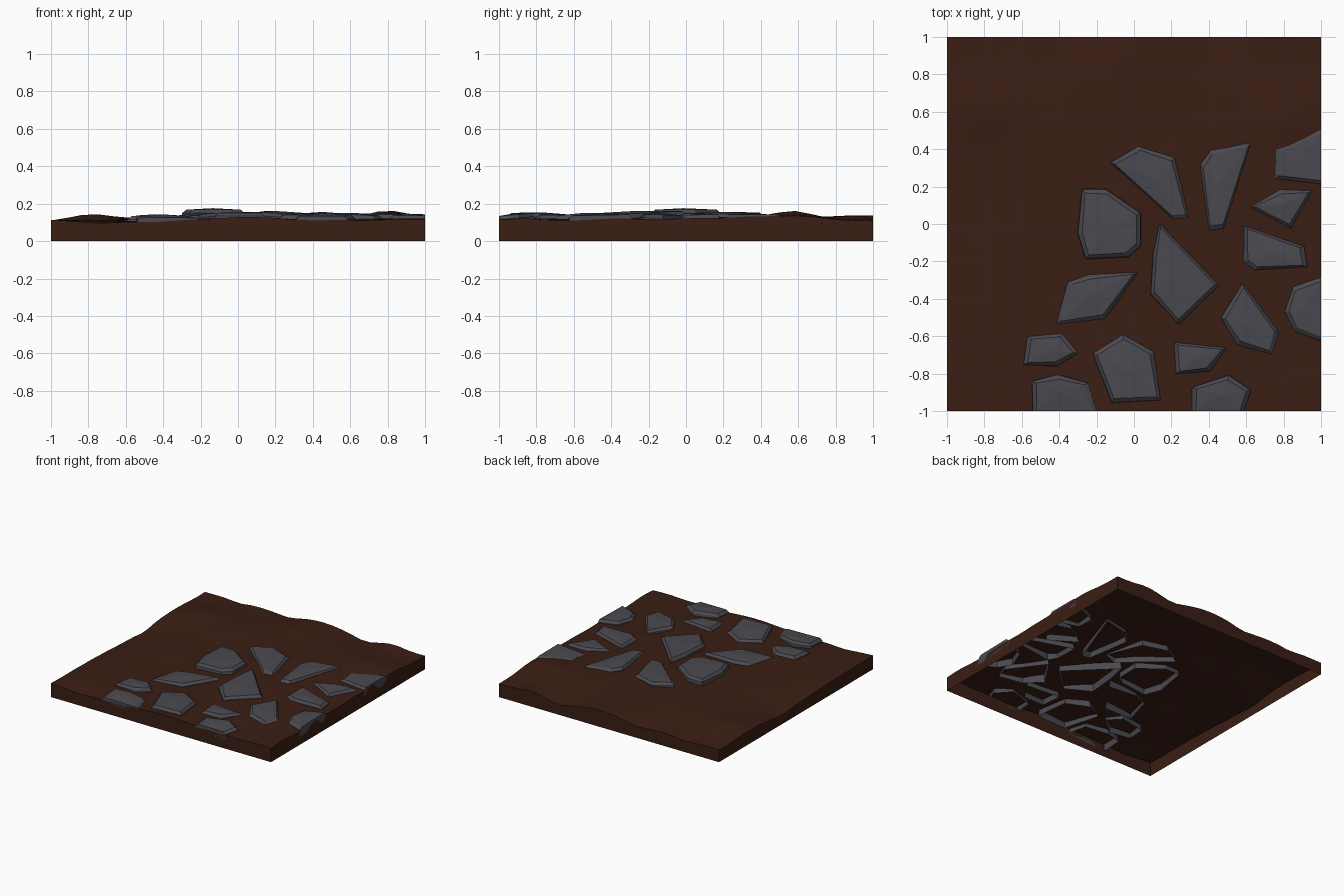
import bpy, bmesh, math
from mathutils import Vector, noise

if "Cube" in bpy.data.objects:
    bpy.data.objects.remove(bpy.data.objects["Cube"])


def material(name, color):
    m = bpy.data.materials.new(name)
    m.diffuse_color = color
    m.use_nodes = True
    m.node_tree.nodes["Principled BSDF"].inputs["Base Color"].default_value = m.diffuse_color
    return m


EARTH = material("earth", (0.042, 0.013, 0.007, 1))
SLATE = material("slate", (0.068, 0.067, 0.08, 1))

# Coarse ground heights: rows run y = -1..1, columns x = -1..1
HEIGHTS = [
    [.114, .102, .128, .112, .114],
    [.108, .112, .122, .120, .115],
    [.090, .118, .130, .124, .122],
    [.102, .120, .128, .132, .132],
    [.100, .106, .134, .112, .110]]

# Local bumps and dips: x, y, height, width
BUMPS = [(.8, .58, .030, .13), (-.82, .62, .035, .16), (-1, .2, -.020, .14),
         (-.23, 1, -.028, .12), (.45, 1, -.030, .12), (.72, 1, .015, .12),
         (-.68, 1, -.015, .09), (-.75, -1, -.012, .12), (-.4, .6, .012, .15)]


def ground_z(x, y):
    u, v = (x + 1) * 2, (y + 1) * 2
    i, j = min(3, max(0, int(u))), min(3, max(0, int(v)))
    s, t = [f * f * (3 - 2 * f) for f in (u - i, v - j)]
    a = HEIGHTS[j][i] * (1 - s) + HEIGHTS[j][i + 1] * s
    b = HEIGHTS[j + 1][i] * (1 - s) + HEIGHTS[j + 1][i + 1] * s
    z = a * (1 - t) + b * t
    for bx, by, h, w in BUMPS:
        z += h * math.exp(-((x - bx) ** 2 + (y - by) ** 2) / w ** 2)
    return z + .01 * noise.noise(Vector((x * 4, y * 4, 4)))


def finish(bm, name, mat):
    me = bpy.data.meshes.new(name)
    bm.normal_update()
    bm.to_mesh(me)
    bm.free()
    me.materials.append(mat)
    ob = bpy.data.objects.new(name, me)
    bpy.context.collection.objects.link(ob)
    return ob


# Ground: bumpy sheet with straight side walls, open underneath
bm = bmesh.new()
bmesh.ops.create_grid(bm, x_segments=24, y_segments=24, size=1)
for v in bm.verts:
    v.co.z = ground_z(v.co.x, v.co.y)
rim = [e for e in bm.edges if e.is_boundary]
walls = bmesh.ops.extrude_edge_only(bm, edges=rim)["geom"]
for v in walls:
    if isinstance(v, bmesh.types.BMVert):
        v.co.z = 0
bmesh.ops.recalc_face_normals(bm, faces=bm.faces)
ground = finish(bm, "ground", EARTH)
bpy.context.view_layer.objects.active = ground
ground.select_set(True)
bpy.ops.object.shade_smooth_by_angle(angle=math.radians(40))

count = 0


# Stone: outline sunk in the ground, chamfered to a tilted, slightly domed top
def stone(top, tilt, *pts):
    global count
    count += 1
    c = sum((Vector(p) for p in pts), Vector((0, 0))) / len(pts)
    if sum(a[0] * b[1] - a[1] * b[0] for a, b in zip(pts, pts[1:] + pts[:1])) < 0:
        pts = pts[::-1]
    bm = bmesh.new()

    def ring(inset, z):
        out = []
        for p in pts:
            d = c - Vector(p)
            q = Vector(p) + d.normalized() * inset
            # keep cut sides flush with the tile edge
            x = p[0] if abs(p[0]) == 1 else q.x
            y = p[1] if abs(p[1]) == 1 else q.y
            out.append(bm.verts.new((x, y, z(x, y))))
        return out

    def slope(x, y):
        return top + tilt[0] * (x - c.x) + tilt[1] * (y - c.y)

    def sunk(x, y):
        return ground_z(x, y) - .042 + .04 * noise.noise(Vector((x * 5, y * 5, 9)))

    rings = [ring(-.004, sunk),
             ring(.006, lambda x, y: max(slope(x, y) - .022, ground_z(x, y))),
             ring(.03, lambda x, y: max(slope(x, y) - .004, ground_z(x, y) + .008))]
    n = len(pts)
    for lo, hi in zip(rings, rings[1:]):
        for i in range(n):
            k = (i + 1) % n
            bm.faces.new((lo[i], lo[k], hi[k], hi[i]))
    mid = bm.verts.new((c.x, c.y, top + .004))
    for i in range(n):
        bm.faces.new((rings[-1][i], rings[-1][(i + 1) % n], mid))
    finish(bm, f"paving_stone_{count:02d}", SLATE)


# Back row
stone(.152, (-.02, .02), (-.13, .33), (.02, .42), (.22, .36), (.295, .03), (.21, .02))
stone(.152, (-.03, 0), (.35, .32), (.41, .40), (.63, .44), (.48, -.03), (.40, -.04))
stone(.143, (0, -.04), (.755, .40), (1, .51), (1, .21), (.75, .24))
stone(.146, (0, .03), (.615, .09), (.78, .19), (.96, .18), (.84, -.03))
# Middle
stone(.172, (0, 0), (-.28, .19), (-.15, .19), (.04, .06), (.04, -.12),
      (-.03, -.18), (-.26, -.19), (-.305, -.05))
stone(.157, (-.03, .02), (.135, .01), (.46, -.33), (.24, -.54), (.085, -.38), (.10, -.15))
stone(.146, (0, -.02), (.585, -.005), (.915, -.12), (.93, -.23), (.64, -.25), (.58, -.2))
stone(.143, (.04, .02), (-.36, -.31), (-.24, -.265), (.025, -.255), (-.15, -.51), (-.42, -.54))
stone(.147, (-.03, .02), (.58, -.31), (.78, -.58), (.74, -.7), (.55, -.65), (.46, -.5))
stone(.143, (0, .02), (.85, -.33), (1, -.28), (1, -.63), (.86, -.58), (.80, -.47))
# Front rows
stone(.138, (0, 0), (-.575, -.6), (-.38, -.58), (-.295, -.69), (-.41, -.765), (-.595, -.755))
stone(.150, (0, -.03), (-.06, -.585), (.11, -.68), (.145, -.945), (-.12, -.96), (-.225, -.69))
stone(.144, (0, 0), (.21, -.63), (.50, -.66), (.41, -.79), (.22, -.805))
stone(.138, (-.02, .08), (-.55, -.84), (-.41, -.8), (-.24, -.85), (-.2, -1), (-.545, -1))
stone(.145, (0, .08), (.305, -.875), (.51, -.805), (.63, -.89), (.59, -1), (.305, -1))
